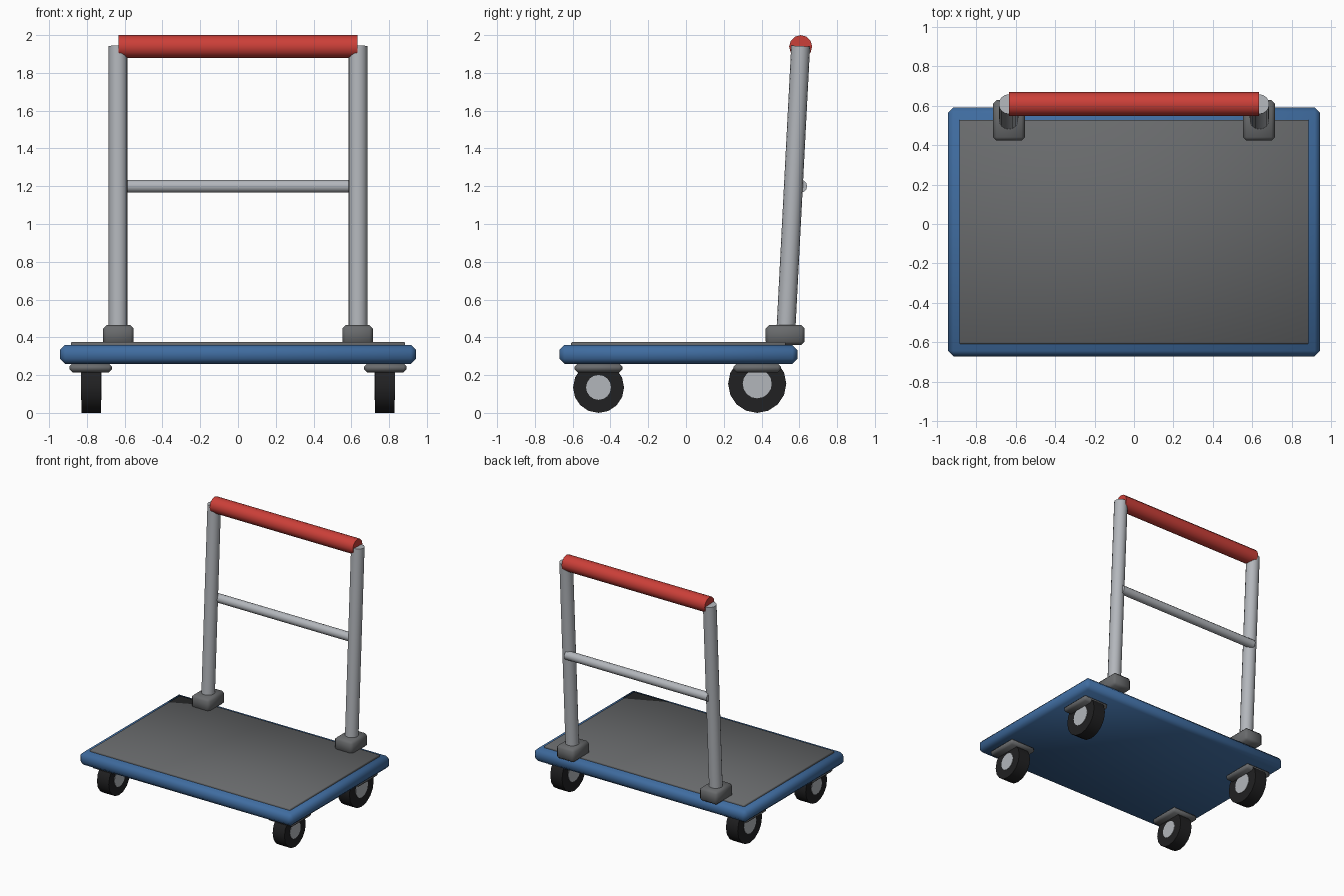
import bpy
import math
from mathutils import Vector

default = bpy.data.objects.get("Cube")
if default:
    bpy.data.objects.remove(default, do_unlink=True)


def make_material(name, rgb):
    mat = bpy.data.materials.new(name)
    mat.use_nodes = True
    color = (*rgb, 1.0)
    mat.diffuse_color = color
    mat.node_tree.nodes["Principled BSDF"].inputs["Base Color"].default_value = color
    return mat


BLUE = make_material("blue_paint", (0.05, 0.15, 0.35))
RED = make_material("red_grip", (0.6, 0.05, 0.04))
STEEL = make_material("light_steel", (0.45, 0.47, 0.5))
GREY = make_material("grey_rubber", (0.14, 0.145, 0.15))
BLACK = make_material("black_tyre", (0.015, 0.015, 0.016))


def finish(obj, name, mat, angle):
    obj.name = name
    obj.data.materials.append(mat)
    bpy.ops.object.shade_smooth_by_angle(angle=math.radians(angle))
    return obj


def box(name, center, size, bevel, mat):
    bpy.ops.mesh.primitive_cube_add(size=1, location=center)
    obj = bpy.context.object
    obj.scale = size
    bpy.ops.object.transform_apply(location=False, rotation=False, scale=True)
    mod = obj.modifiers.new("Bevel", "BEVEL")
    mod.width = bevel
    mod.segments = 1
    bpy.ops.object.modifier_apply(modifier=mod.name)
    return finish(obj, name, mat, 60)


def rod(name, start, end, radius, sides, mat):
    start, end = Vector(start), Vector(end)
    axis = end - start
    bpy.ops.mesh.primitive_cylinder_add(
        vertices=sides, radius=radius, depth=axis.length, location=(start + end) / 2)
    obj = bpy.context.object
    obj.rotation_euler = axis.to_track_quat("Z", "Y").to_euler()
    return finish(obj, name, mat, 40)


# Platform with rubber mat
box("deck", (0, -0.04, 0.31), (1.885, 1.26, 0.1), 0.027, BLUE)
box("deck_mat", (0, -0.04, 0.36), (1.77, 1.135, 0.03), 0.004, GREY)

# Push handle: crossbar and grip
BAR_Y = 0.607
rod("crossbar", (-0.63, BAR_Y, 1.2), (0.63, BAR_Y, 1.2), 0.034, 12, STEEL)
rod("handle_grip", (-0.633, BAR_Y, 1.939), (0.633, BAR_Y, 1.939), 0.061, 12, RED)

for side, s in (("left", 1), ("right", -1)):
    # Leaning posts in their sockets
    rod(side + "_post", (s * 0.635, 0.527, 0.4), (s * 0.635, 0.607, 1.942), 0.05, 16, STEEL)
    box(side + "_socket", (s * 0.633, 0.525, 0.412), (0.162, 0.206, 0.106), 0.018, GREY)

    # Casters, larger at the back
    for end, y, radius, hub in (("front", -0.463, 0.135, 0.066), ("rear", 0.377, 0.154, 0.077)):
        label = end + "_" + side
        x = s * 0.777
        box(label + "_caster_plate", (s * 0.78, y, 0.238), (0.226, 0.252, 0.046), 0.016, GREY)
        for part, r, half, mat in (("tyre", radius, 0.052, BLACK), ("hub", hub, 0.055, STEEL)):
            rod(label + "_" + part, (x - half, y, radius), (x + half, y, radius), r, 16, mat)
